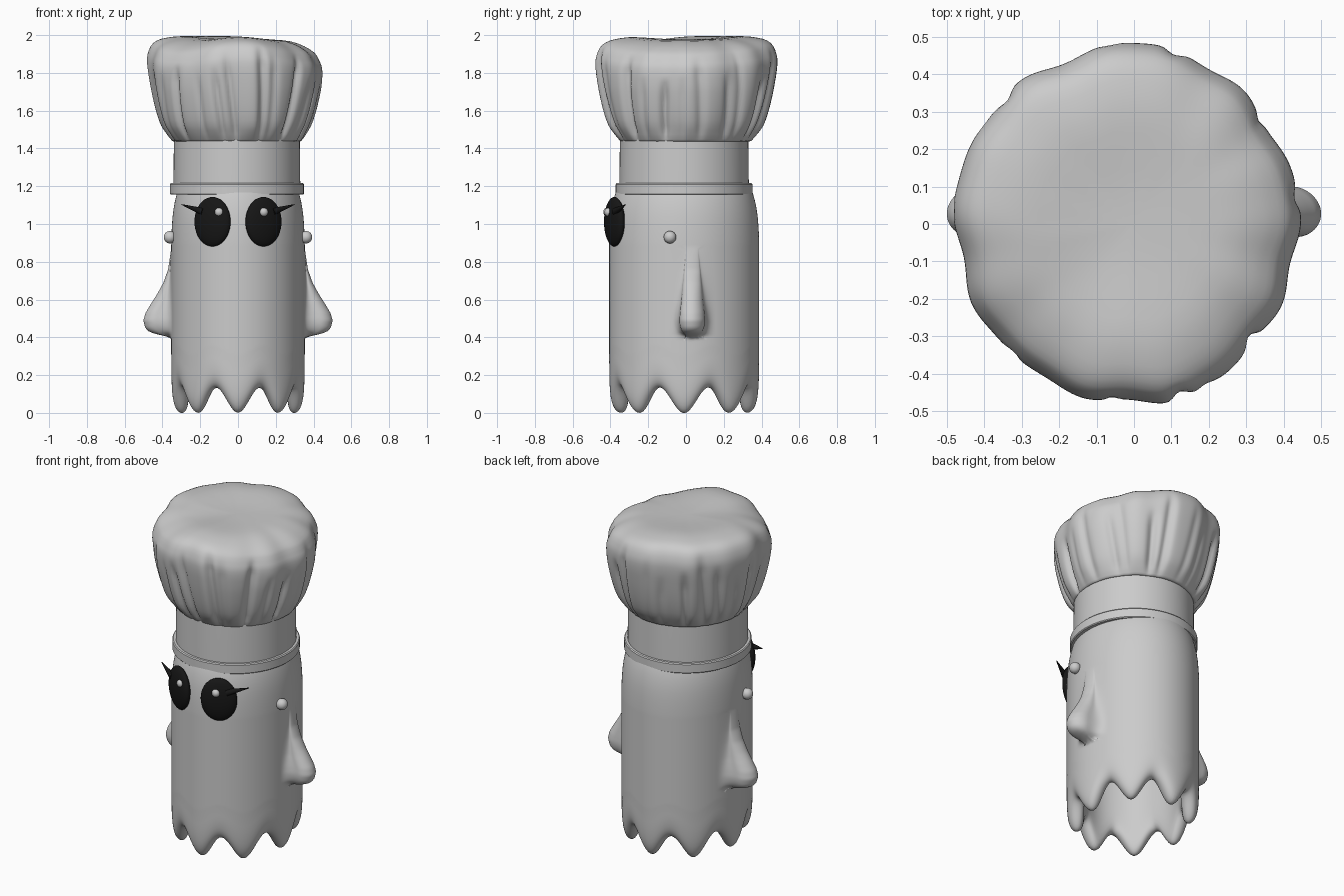
import bpy, bmesh, random
from math import sin, cos, pi, exp, sqrt, radians
from mathutils import Vector, Matrix

if "Cube" in bpy.data.objects:
    bpy.data.objects.remove(bpy.data.objects["Cube"])

random.seed(4)


def finish(name, bm, mat=None, angle=None):
    bmesh.ops.recalc_face_normals(bm, faces=bm.faces[:])
    me = bpy.data.meshes.new(name)
    bm.to_mesh(me)
    bm.free()
    me.shade_smooth()
    if angle:
        me.set_sharp_from_angle(angle=radians(angle))
    if mat:
        me.materials.append(mat)
    ob = bpy.data.objects.new(name, me)
    bpy.context.collection.objects.link(ob)
    return ob


def rings(bm, profile, n, pos, loop=False):
    """Skin rings of n points; pos(r, z, angle) places each point."""
    rows = [[bm.verts.new(pos(r, z, 2 * pi * k / n)) for k in range(n)] for r, z in profile]
    pairs = list(zip(rows, rows[1:])) + ([(rows[-1], rows[0])] if loop else [])
    for a, b in pairs:
        for k in range(n):
            j = (k + 1) % n
            bm.faces.new((a[k], a[j], b[j], b[k]))
    if not loop:
        bm.faces.new(rows[0])
        bm.faces.new(rows[-1])


def smooth_path(pts, steps):
    """Catmull-Rom curve through 2D points."""
    p = [pts[0]] + pts + [pts[-1]]
    out = []
    for i in range(1, len(p) - 2):
        for s in range(steps):
            t = s / steps
            out.append(tuple(0.5 * (2 * b + (c - a) * t + (2 * a - 5 * b + 4 * c - d) * t * t
                                    + (3 * b - a - 3 * c + d) * t ** 3)
                             for a, b, c, d in zip(p[i - 1], p[i], p[i + 1], p[i + 2])))
    return out + [pts[-1]]


def lerp_table(table, z):
    for (z0, h0), (z1, h1) in zip(table, table[1:]):
        if z0 <= z <= z1:
            return h0 + (h1 - h0) * (z - z0) / (z1 - z0)
    return 0


def ball(name, loc, size, mat=None, yaw=0):
    bm = bmesh.new()
    m = Matrix.Translation(loc) @ Matrix.Rotation(yaw, 4, 'Z') @ Matrix.Diagonal((*size, 1))
    bmesh.ops.create_uvsphere(bm, u_segments=32, v_segments=20, radius=1, matrix=m)
    return finish(name, bm, mat)


black = bpy.data.materials.new("black")
black.diffuse_color = (0.008, 0.008, 0.008, 1)
black.use_nodes = True
black.node_tree.nodes["Principled BSDF"].inputs["Base Color"].default_value = black.diffuse_color

# Body: hollow sheet with eight rounded tips; stubby arms are pulled out of the wall
arm_reach = [(0.4, 0), (0.41, 0.05), (0.42, 0.098), (0.43, 0.122), (0.45, 0.14), (0.49, 0.15), (0.53, 0.138),
             (0.58, 0.108), (0.63, 0.076), (0.69, 0.043), (0.76, 0.018), (0.88, 0)]


def body_pos(r, z, a):
    a -= 0.3 * sin(2 * a)  # more columns around the arms
    z += 0.135 * sin(4 * a) ** 2 * max(0, 1 - z / 0.5)
    x, y = 0.352 * r * cos(a), -0.01 + 0.396 * r * sin(a)
    foot, mid = 0.115, 0.033
    s = abs(y - mid) / foot
    if r > 1.001 and 0.4 < z < 0.88 and s < 1:
        reach = lerp_table(arm_reach, z)
        half = 0.068 - 0.1 * max(0, z - 0.5)
        if z < 0.487:
            half *= sqrt(max(0.05, 1 - ((0.487 - z) / 0.09) ** 2))
        nose = min(half, 0.6 * reach)
        if s < 0.5:  # rounded nose
            dy, dx = half * sin(pi * s), reach - nose * (1 - cos(pi * s))
        else:  # side wall flowing into the body
            q = 2 * s - 1
            dy, dx = half + (foot - half) * q * q, (reach - nose) * (1 - q) ** 2
        y = mid + (dy if y > mid else -dy)
        wall_x = 0.352 * r * sqrt(1 - ((y + 0.01) / (0.396 * r)) ** 2)
        x = (wall_x + dx) * (1 if x > 0 else -1)
    return (x, y, z)


dome = smooth_path([(0.02, 1.38), (0.4, 1.36), (0.65, 1.31), (0.81, 1.25), (0.895, 1.19), (0.95, 1.12),
                    (0.985, 1.04), (1, 0.95)], 2)
wall = [(1.004, 0.9 - 0.01 * i) for i in range(61)]
hem = smooth_path([(1, 0.25), (1, 0.18), (0.99, 0.11), (0.97, 0.06), (0.93, 0.02), (0.87, 0.0),
                   (0.81, 0.002), (0.76, 0.03), (0.74, 0.09), (0.74, 0.2)], 2)
cavity = [(0.75, 0.35), (0.78, 0.5), (0.78, 0.9), (0.6, 1.02), (0.3, 1.08), (0.02, 1.09)]
bm = bmesh.new()
rings(bm, dome + wall + hem + cavity, 224, body_pos)
body = finish("body", bm)
soft = body.modifiers.new("soften", 'SMOOTH')
soft.factor = 0.5
soft.iterations = 3

# Eyes with lashes and highlights, and side knobs
for s, side in ((-1, "left"), (1, "right")):
    ball(side + "_eye", (s * 0.135, -0.379, 1.012), (0.104, 0.037, 0.131), black, s * radians(25))
    ball(side + "_knob", (s * 0.36, -0.085, 0.93), (0.033, 0.033, 0.033))
    a, b = Vector((s * 0.185, -0.375, 1.065)), Vector((s * 0.298, -0.32, 1.103))
    bm = bmesh.new()
    rot = (b - a).to_track_quat('Z', 'Y').to_matrix().to_4x4()
    bmesh.ops.create_cone(bm, cap_ends=True, segments=16, radius1=0.02, radius2=0.002,
                          depth=(b - a).length, matrix=Matrix.Translation((a + b) / 2) @ rot)
    finish(side + "_eyelash", bm, black, 40)
ball("left_eye_highlight", (-0.1, -0.418, 1.063), (0.023, 0.02, 0.023))
ball("right_eye_highlight", (0.136, -0.412, 1.063), (0.023, 0.02, 0.023))


# Hat band and its rim
def round_pos(r, z, a):
    return (-0.006 + r * cos(a), -0.01 + r * 1.02 * sin(a), z)


for name, prof in (
        ("hat_band", [(0.336, 1.17), (0.335, 1.3), (0.333, 1.47), (0.29, 1.47), (0.29, 1.17)]),
        ("hat_rim", [(0.35, 1.155), (0.355, 1.16), (0.355, 1.21), (0.35, 1.216), (0.325, 1.216), (0.325, 1.155)])):
    bm = bmesh.new()
    rings(bm, prof, 96, round_pos, loop=True)
    finish(name, bm, angle=35)

# Hat crown: flared, pleated and a little lopsided
pleats = [(2 * pi * (k + random.uniform(-0.3, 0.3)) / 24, random.uniform(0.006, 0.03),
           random.uniform(0.035, 0.06), random.uniform(1.7, 1.9)) for k in range(24)]
sags = [(0, 0.045), (pi / 4, 0.035), (-pi / 4, 0.04), (-3 * pi / 4, 0.05)]


def crown_pos(r, z, a):
    fade = max(0, min(1, (z - 1.425) / 0.08))
    cut = 0
    for c, depth, width, top in pleats:
        d = (a - c + 0.25 * (z - 1.6) * sin(c * 3) + pi) % (2 * pi) - pi
        cut += depth * exp(-(d / width) ** 2) * max(0, min(1, (top + 0.08 - z) / 0.12))
    high = max(0, min(1, (z - 1.72) / 0.2))
    rim = min(1, r / 0.42)
    wave = 0.005 * sin(5 * a + 1) + 0.006 * sin(9 * a) + 0.004 * sin(14 * a + 2)
    sag = high * rim ** 2 * sum(h * max(0, cos(a - c)) ** 6 for c, h in sags)
    right = 0.018 * max(0, cos(a)) ** 2
    rr = r + fade * (wave * rim - cut - right * rim) - 0.4 * sag
    return (-0.006 + rr * cos(a), -0.003 + rr * 1.015 * sin(a), z - sag)


crown_profile = [(0.3, 1.45), (0.335, 1.437), (0.35, 1.448), (0.372, 1.475), (0.402, 1.52), (0.424, 1.58),
                 (0.44, 1.64), (0.453, 1.7), (0.464, 1.76), (0.472, 1.81), (0.476, 1.86), (0.472, 1.9),
                 (0.455, 1.945), (0.425, 1.973), (0.38, 1.987), (0.3, 1.995), (0.2, 1.988), (0.1, 1.98),
                 (0.01, 1.978)]
bm = bmesh.new()
rings(bm, smooth_path(crown_profile, 2), 240, crown_pos)
finish("hat_crown", bm)
